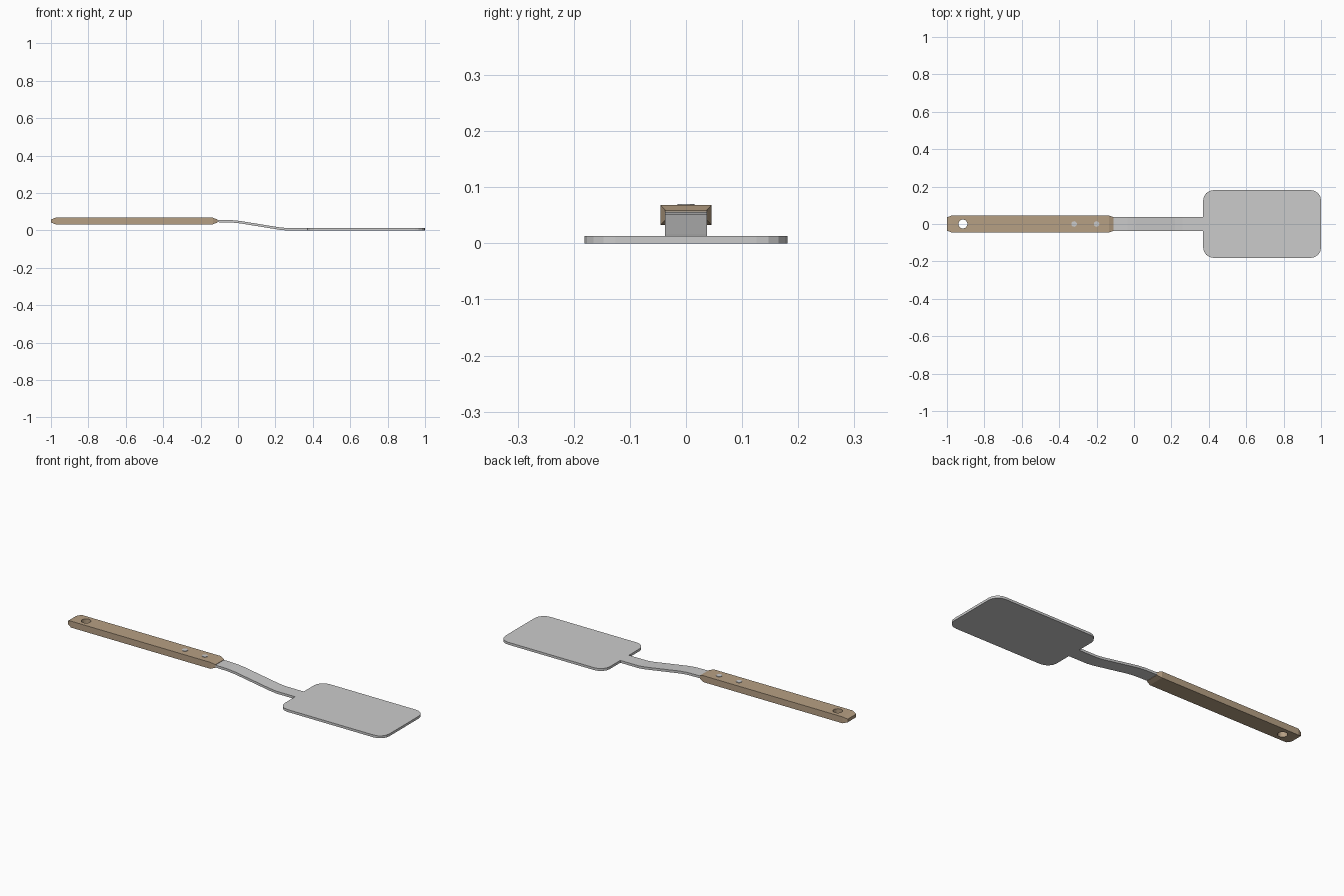
import bpy, bmesh, math

if "Cube" in bpy.data.objects:
    bpy.data.objects.remove(bpy.data.objects["Cube"])

wood = bpy.data.materials.new("wood")
wood.diffuse_color = (0.47, 0.35, 0.23, 1)
wood.use_nodes = True
wood.node_tree.nodes["Principled BSDF"].inputs["Base Color"].default_value = wood.diffuse_color


def make_object(name, bm, material=None):
    bmesh.ops.recalc_face_normals(bm, faces=bm.faces)
    mesh = bpy.data.meshes.new(name)
    bm.to_mesh(mesh)
    bm.free()
    obj = bpy.data.objects.new(name, mesh)
    bpy.context.collection.objects.link(obj)
    if material:
        mesh.materials.append(material)
    return obj


def cylinder(name, x, z0, z1, radius, top_radius, sides):
    bm = bmesh.new()
    bmesh.ops.create_cone(bm, cap_ends=True, segments=sides, radius1=radius,
                          radius2=top_radius, depth=z1 - z0)
    bmesh.ops.translate(bm, verts=bm.verts, vec=(x, 0, (z0 + z1) / 2))
    return make_object(name, bm)


# Steel blade and bent neck in one sheet
X0, X1, HALF, R, THICK, NECK = 0.37, 1.0, 0.181, 0.055, 0.013, 0.037
bm = bmesh.new()
path = [(-0.30, 0.044), (-0.11, 0.044), (-0.035, 0.0425), (0.01, 0.038),
        (0.22, 0.004), (0.26, 0), (X0, 0)]
rows = [[bm.verts.new((x, s * NECK, z)) for s in (-1, 1)] for x, z in path]
for a, b in zip(rows, rows[1:]):
    bm.faces.new((a[0], b[0], b[1], a[1]))
outline = [rows[-1][1], rows[-1][0]]
corners = [(X0 + R, -HALF + R, 180), (X1 - R, -HALF + R, 270),
           (X1 - R, HALF - R, 0), (X0 + R, HALF - R, 90)]
for cx, cy, start in corners:
    for i in range(5):
        t = math.radians(start + 22.5 * i)
        outline.append(bm.verts.new((cx + R * math.cos(t), cy + R * math.sin(t), 0)))
bm.faces.new(outline)
top = bmesh.ops.extrude_face_region(bm, geom=bm.faces[:], use_keep_orig=True)["geom"]
bmesh.ops.translate(bm, vec=(0, 0, THICK),
                    verts=[v for v in top if isinstance(v, bmesh.types.BMVert)])
make_object("blade_and_neck", bm)

# Wooden handle: rectangular bar with tapered ends
bm = bmesh.new()
zc = 0.0505
sections = [(-1.0, 0.036, 0.0085), (-0.975, 0.045, 0.0175),
            (-0.135, 0.045, 0.0175), (-0.11, 0.037, 0.0085)]
rings = [[bm.verts.new((x, sy * w, zc + sz * h))
          for sy, sz in ((-1, -1), (1, -1), (1, 1), (-1, 1))] for x, w, h in sections]
for a, b in zip(rings, rings[1:]):
    for i in range(4):
        j = (i + 1) % 4
        bm.faces.new((a[i], a[j], b[j], b[i]))
bm.faces.new(rings[0])
bm.faces.new(rings[-1])
handle = make_object("handle", bm, wood)

# Hanging hole
cutter = cylinder("hole_cutter", -0.915, -0.05, 0.15, 0.024, 0.024, 24)
cutter.hide_render = True
cutter.display_type = 'WIRE'
cut = handle.modifiers.new("hanging_hole", 'BOOLEAN')
cut.operation = 'DIFFERENCE'
cut.solver = 'EXACT'
cut.object = cutter

# Rivets on top of the handle
for n, x in enumerate((-0.32, -0.20), 1):
    cylinder(f"rivet_{n}", x, 0.055, 0.0705, 0.015, 0.015, 12)
